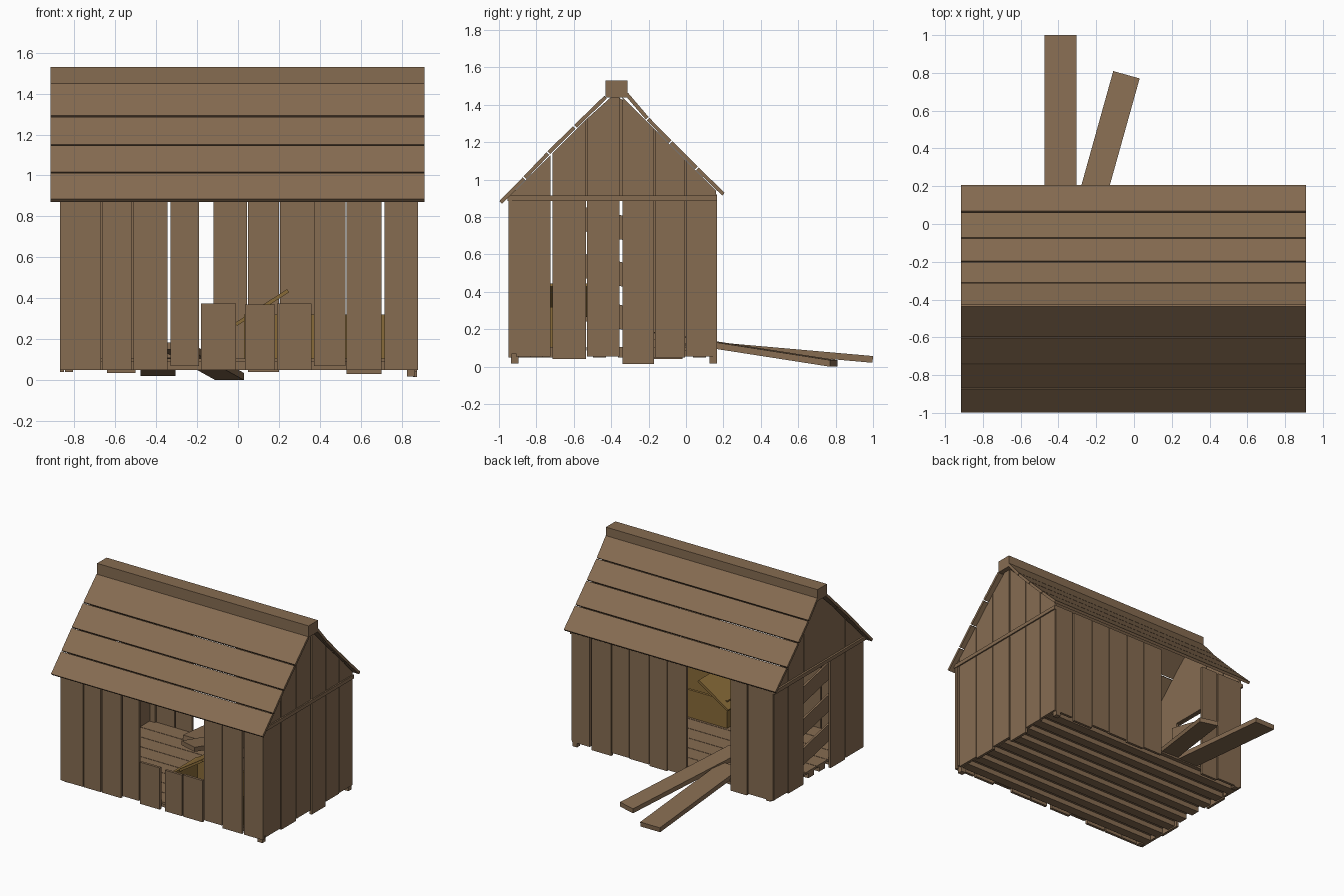
import bpy, bmesh, math
from mathutils import Matrix

cube = bpy.data.objects.get("Cube")
if cube:
    bpy.data.objects.remove(cube, do_unlink=True)


def material(name, color):
    m = bpy.data.materials.new(name)
    m.use_nodes = True
    m.diffuse_color = color
    m.node_tree.nodes["Principled BSDF"].inputs["Base Color"].default_value = color
    return m


WOOD = material("weathered_wood", (0.24, 0.15, 0.083, 1))
GOLD = material("golden_wood", (0.25, 0.147, 0.04, 1))


def prism(name, profile, axis, lo, hi, mat=WOOD, turn=None):
    """Extrude a flat profile along the x, y or z axis from lo to hi."""
    place = {"x": lambda p, t: (t, p[0], p[1]),
             "y": lambda p, t: (p[0], t, p[1]),
             "z": lambda p, t: (p[0], p[1], t)}[axis]
    bm = bmesh.new()
    ends = [[bm.verts.new(place(p, t)) for p in profile] for t in (lo, hi)]
    n = len(profile)
    for end in ends:
        bm.faces.new(end)
    for i in range(n):
        j = (i + 1) % n
        bm.faces.new((ends[0][i], ends[0][j], ends[1][j], ends[1][i]))
    if turn:
        bm.transform(turn)
    bmesh.ops.recalc_face_normals(bm, faces=bm.faces)
    mesh = bpy.data.meshes.new(name)
    bm.to_mesh(mesh)
    bm.free()
    mesh.materials.append(mat)
    ob = bpy.data.objects.new(name, mesh)
    bpy.context.collection.objects.link(ob)
    return ob


def box(name, x0, x1, y0, y1, z0, z1, mat=WOOD):
    return prism(name, [(x0, y0), (x1, y0), (x1, y1), (x0, y1)], "z", z0, z1, mat)


def strip(name, a, b, thick, x0, x1, mat=WOOD):
    """Board running from a to b in the y-z plane, thickened downward."""
    d = math.dist(a, b)
    ny, nz = (b[1] - a[1]) / d * thick, -(b[0] - a[0]) / d * thick
    if nz > 0:
        ny, nz = -ny, -nz
    return prism(name, [a, b, (b[0] + ny, b[1] + nz), (a[0] + ny, a[1] + nz)], "x", x0, x1, mat)


def roof_z(y):
    return min(y + 1.855, 1.10 - y, 1.46)


# Front wall: tall boards and the low boards under the opening
for x0, x1, z0, z1 in [(-.85, -.67, .05, .9), (-.665, -.52, .05, .9), (-.51, -.345, .05, .9),
                       (-.33, -.19, .07, .9), (-.18, -.01, .05, .375), (.035, .18, .05, .37),
                       (.19, .36, .05, .375), (.37, .525, .07, .9), (.53, .7, .05, .9),
                       (.715, .88, .05, .9)]:
    box("front_wall_board", x0, x1, -.95, -.93, z0, z1)

# Back wall with the doorway left open
for x0, x1, z0 in [(-.865, -.65, .05), (-.64, -.5, .035), (-.12, .045, .05), (.05, .2, .04),
                   (.205, .37, .05), (.375, .525, .055), (.53, .7, .03), (.715, .87, .05)]:
    box("back_wall_board", x0, x1, .145, .165, z0, .92)


# End walls, with board tops cut to the roof pitch
def gable_board(name, x0, x1, y0, y1, z0):
    top = [(y1, roof_z(y1))]
    if y0 < -.38 < y1:
        top.append((-.38, roof_z(-.38)))
    prism(name, [(y0, z0), (y1, z0)] + top + [(y0, roof_z(y0))], "x", x0, x1)


for y0, y1, z0 in [(-.945, -.91, .07), (-.908, -.724, .055), (-.715, -.535, .04),
                   (-.53, -.355, .055), (-.34, -.17, .015), (-.165, -.005, .05),
                   (0, .16, .055)]:
    gable_board("east_wall_board", .855, .875, y0, y1, z0)
for y0, y1, z0 in [(-.945, -.724, .05), (-.715, -.54, .04), (-.54, -.38, .89),
                   (-.38, -.21, .89), (-.205, -.02, .04), (-.015, .16, .055)]:
    gable_board("west_wall_board", -.87, -.85, y0, y1, z0)
for x0 in (-.885, .865):
    box("end_wall_rail", x0, x0 + .02, -.955, .165, .887, .915)

# Tilted boards nailed across the broken end wall
for z in (.2, .43, .68):
    prism("patch_board", [(-.17, z - .04), (-.17, z + .09), (-.57, z + .18), (-.57, z + .05)],
          "x", -.85, -.835)

# Corner posts
for x, z0 in ((-.845, .04), (.825, .017)):
    for y in (-.935, .125):
        box("corner_post", x, x + .04, y, y + .04, z0, .9)

# Floor boards on joists
for i in range(8):
    y = -.93 + i * .134
    box("floor_board", -.85, .855, y, y + .13, .088, .105)
    box("floor_joist", -.85, .855, y + .03, y + .1, .05, .088)

# Roof boards on both slopes
front = [(-.998, .885), (-.868, 1.018), (-.74, 1.152), (-.598, 1.292), (-.43, 1.455)]
back = [(.207, .93), (.062, 1.07), (-.078, 1.21), (-.2, 1.335), (-.315, 1.47)]
for edges in (front, back):
    for a, b in zip(edges, edges[1:]):
        end = (a[0] + (b[0] - a[0]) * .96, a[1] + (b[1] - a[1]) * .96)
        strip("roof_board", a, end, .02, -.915, .91)
box("ridge_beam", -.915, .91, -.43, -.313, 1.44, 1.53)

# Ramp planks leading down from the doorway
strip("straight_ramp_plank", (.0, .145), (1.0, .057), .036, -.475, -.305)
swing = Matrix.Translation((-.04, .79, 0)) @ Matrix.Rotation(math.radians(-15.6), 4, "Z")
prism("angled_ramp_plank", [(0, 0), (0, .035), (-1, .185), (-1, .15)], "x", -.0725, .0725,
      turn=swing)

# Open chest with a loose lid resting on its edge
box("chest_base", .03, .75, -.92, -.55, .105, .125, GOLD)
for y in (-.92, -.57):
    box("chest_long_side", .03, .75, y, y + .02, .125, .32, GOLD)
for x in (.03, .73):
    box("chest_end", x, x + .02, -.9, -.57, .125, .32, GOLD)
prism("chest_lid", [(-.015, .28), (.24, .445), (.25, .43), (-.005, .265)], "y", -.79, -.5, GOLD)
